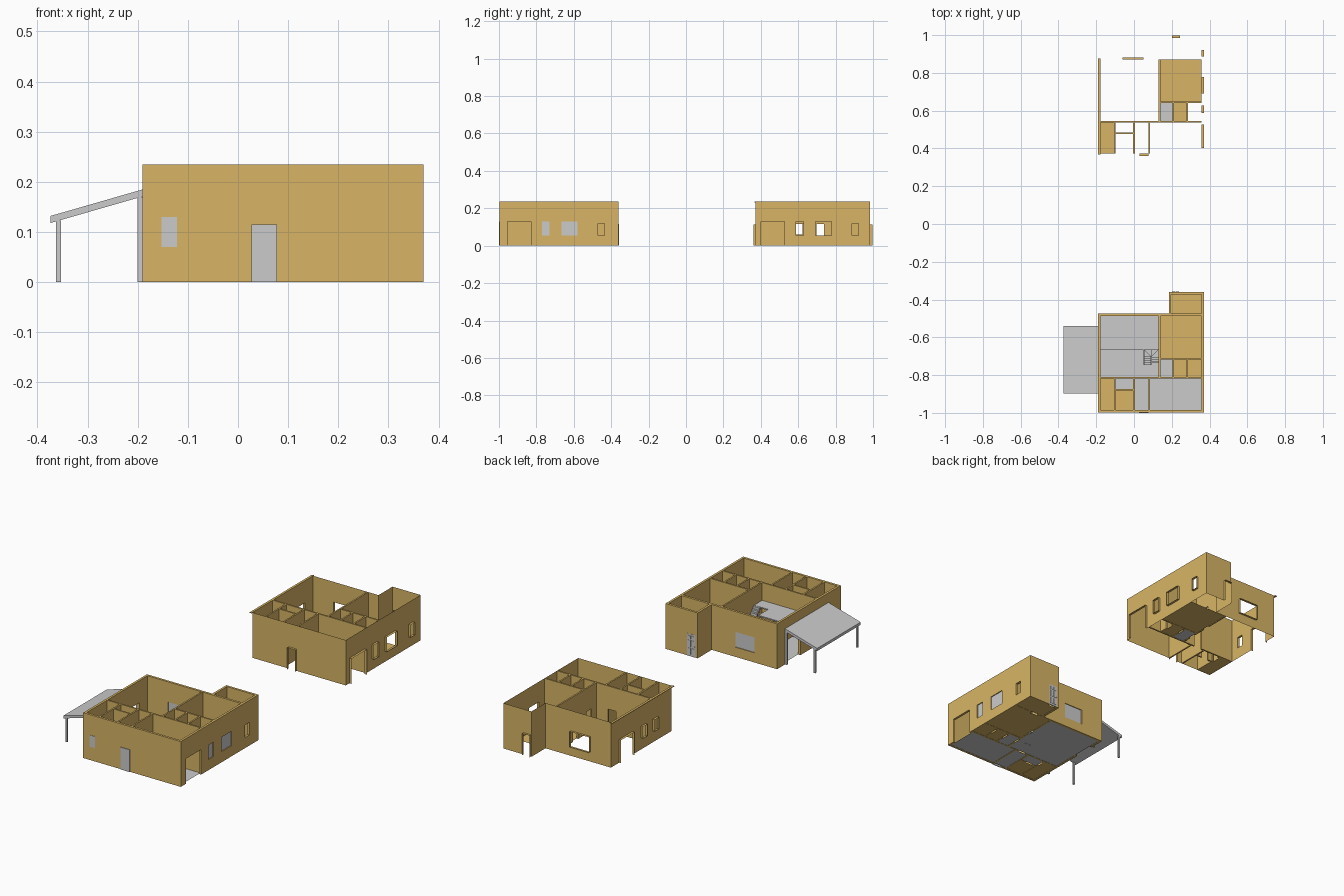
import bpy, bmesh, math
from mathutils import Vector

if "Cube" in bpy.data.objects:
    bpy.data.objects.remove(bpy.data.objects["Cube"])

H = 0.235          # wall height
SHIFT = 1.357      # distance between the full house and the inner shell
tan_mat = bpy.data.materials.new("tan_wall")
tan_mat.diffuse_color = (0.69, 0.46, 0.13, 1)
tan_mat.use_nodes = True
tan_mat.node_tree.nodes["Principled BSDF"].inputs["Base Color"].default_value = tan_mat.diffuse_color


def finish(bm, name, tan=False, dy=0.0):
    me = bpy.data.meshes.new(name)
    bm.to_mesh(me)
    bm.free()
    ob = bpy.data.objects.new(name, me)
    ob.location.y = dy
    bpy.context.collection.objects.link(ob)
    if tan:
        me.materials.append(tan_mat)
    return ob


def add_box(bm, x0, x1, y0, y1, z0, z1):
    vs = bmesh.ops.create_cube(bm, size=1)["verts"]
    for v in vs:
        v.co = Vector((x0 + (v.co.x + .5) * (x1 - x0),
                       y0 + (v.co.y + .5) * (y1 - y0),
                       z0 + (v.co.z + .5) * (z1 - z0)))


def boxes(name, items, tan=False, dy=0.0):
    bm = bmesh.new()
    for b in items:
        add_box(bm, *b)
    return finish(bm, name, tan, dy)


def add_prism(bm, pts, vec):
    lo = [bm.verts.new(p) for p in pts]
    hi = [bm.verts.new(Vector(p) + Vector(vec)) for p in pts]
    n = len(pts)
    bm.faces.new(lo)
    bm.faces.new(hi)
    for i in range(n):
        j = (i + 1) % n
        bm.faces.new((lo[i], lo[j], hi[j], hi[i]))
    bmesh.ops.recalc_face_normals(bm, faces=bm.faces)


def cut(ob, cutter):
    m = ob.modifiers.new("openings", "BOOLEAN")
    m.operation, m.solver, m.object = "DIFFERENCE", "EXACT", cutter
    dg = bpy.context.evaluated_depsgraph_get()
    ob_mesh = bpy.data.meshes.new_from_object(ob.evaluated_get(dg))
    ob.modifiers.clear()
    ob.data = ob_mesh


# Plan outlines of the outer walls
OUTER = [(-.19, -.997), (.37, -.997), (.37, -.36), (.185, -.36), (.185, -.475), (-.19, -.475)]
INNER = [(-.178, -.985), (.358, -.985), (.358, -.372), (.197, -.372), (.197, -.487), (-.178, -.487)]

# Openings: doors and windows in outer walls, doorways in inner ones
OPENINGS = [
    (.34, .39, -.955, -.83, -.02, .13), (.34, .39, -.77, -.73, .055, .13),
    (.34, .39, -.665, -.58, .055, .13), (.34, .39, -.47, -.435, .055, .12),
    (-.21, -.16, -.665, -.555, -.02, .12), (-.21, -.16, -.77, -.735, .06, .12),
    (-.21, -.16, -.865, -.83, .06, .12), (-.06, .05, -.5, -.46, .05, .13),
    (.03, .076, -1.02, -.97, -.02, .113), (.2, .243, -.39, -.34, -.02, .113),
]
DOORWAYS = [
    (.12, .15, -.768, -.728, -.02, .115), (.195, .22, -.768, -.728, -.02, .115),
    (.27, .295, -.768, -.728, -.02, .115), (.02, .065, -.83, -.80, -.02, .115),
    (-.12, -.09, -.865, -.828, -.02, .115), (-.075, -.035, -.89, -.86, -.02, .115),
    (.12, .15, -.66, -.62, -.02, .115), (.22, .262, -.5, -.46, -.02, .115),
]
cutter = boxes("opening_cutter", OPENINGS + DOORWAYS)

# Inner partition walls (x0, x1, y0, y1)
PARTITIONS = [
    ("cross_wall", -.178, .358, -.819, -.811), ("spine_wall", .131, .139, -.811, -.487),
    ("bath_wall", .139, .358, -.717, -.709), ("closet_wall_1", .204, .212, -.811, -.717),
    ("closet_wall_2", .278, .286, -.811, -.717), ("front_room_wall", -.106, -.098, -.985, -.819),
    ("nook_wall", -.098, -.004, -.881, -.873), ("hall_wall_left", -.004, .004, -.985, -.819),
    ("hall_wall_right", .078, .086, -.985, -.819), ("annex_wall", .197, .358, -.487, -.475),
]


def on_outside(f):
    n, c = f.normal, f.calc_center_median()
    if abs(n.z) > .9:
        return c.z > H - .001 or c.z < .001
    for (x0, y0), (x1, y1) in zip(OUTER, OUTER[1:] + OUTER[:1]):
        if abs(x0 - x1) < 1e-6 and abs(n.x) > .9 and abs(c.x - x0) < .002:
            return True
        if abs(y0 - y1) < 1e-6 and abs(n.y) > .9 and abs(c.y - y0) < .002:
            return True
    return False


def build_walls(prefix, dy, shell_only):
    bm = bmesh.new()
    rings = [[bm.verts.new((x, y, z)) for x, y in loop] for loop, z in
             ((OUTER, 0), (OUTER, H), (INNER, H), (INNER, 0))]
    for a, b in zip(rings, rings[1:] + rings[:1]):
        for i in range(6):
            j = (i + 1) % 6
            bm.faces.new((a[i], a[j], b[j], b[i]))
    bmesh.ops.recalc_face_normals(bm, faces=bm.faces)
    ob = finish(bm, prefix + "_outer_walls", True)
    cut(ob, cutter)
    if shell_only:   # keep only the inner skin and the window reveals
        bm = bmesh.new()
        bm.from_mesh(ob.data)
        bm.normal_update()
        bmesh.ops.delete(bm, geom=[f for f in bm.faces if on_outside(f)], context="FACES")
        bm.to_mesh(ob.data)
        bm.free()
    ob.location.y = dy
    for name, x0, x1, y0, y1 in PARTITIONS:
        if shell_only and name == "annex_wall":
            continue
        w = boxes(prefix + "_" + name, [(x0, x1, y0, y1, 0, H)], True)
        cut(w, cutter)
        w.location.y = dy


build_walls("house", 0, False)
build_walls("shell", SHIFT, True)
bpy.data.objects.remove(cutter)


# Room floors
def floors(name, rects, tan, dy=0.0):
    bm = bmesh.new()
    for x0, x1, y0, y1 in rects:
        bm.faces.new([bm.verts.new(p) for p in
                      ((x0, y0, .001), (x1, y0, .001), (x1, y1, .001), (x0, y1, .001))])
    finish(bm, name, tan, dy)


front_room = (-.178, -.106, -.985, -.819)
bedroom = (.139, .358, -.709, -.487)
closet_1, closet_2, closet_3 = [(a, b, -.811, -.717) for a, b in
                                ((.139, .204), (.212, .278), (.286, .358))]
floors("house_tan_floors", [front_room, bedroom, closet_2, closet_3,
                            (-.098, -.004, -.985, -.881), (.197, .358, -.475, -.372)], True)
floors("house_grey_floors", [closet_1, (-.178, .131, -.811, -.487), (-.098, -.004, -.873, -.819),
                             (.004, .078, -.985, -.819), (.086, .358, -.985, -.819)], False)
floors("shell_tan_floors", [front_room, bedroom, closet_2], True, SHIFT)
floors("shell_grey_floor", [closet_1], False, SHIFT)

# Cap left on the shell's left wall
boxes("shell_wall_cap", [(-.19, -.178, -.99, -.48, H - .003, H)], True, SHIFT)

# Window panes
boxes("window_panes", [
    (.361, .365, -.77, -.73, .055, .13), (.361, .365, -.665, -.58, .055, .13),
    (-.06, .05, -.483, -.479, .05, .13), (-.153, -.122, -.999, -.996, .07, .13)])


# Panelled doors with handle; s is the outward y direction
def door(name, x0, x1, y, s):
    w = x1 - x0
    items = [(x0, x1, y - .004, y + .001, 0, .115)]
    for z0, z1 in ((.01, .042), (.05, .083), (.09, .106)):
        for a, b in ((.14, .46), (.54, .86)):
            ya, yb = sorted((y, y + s * .0025))
            items.append((x0 + w * a, x0 + w * b, ya, yb, z0, z1))
    ya, yb = sorted((y, y + s * .003))
    items.append((x0 + .002, x0 + .006, ya, yb, .052, .056))
    boxes(name, items)


door("front_door", .027, .078, -.9965, -1)
door("back_door", .198, .245, -.36, 1)

# Loft with a notch for the stairs
bm = bmesh.new()
add_prism(bm, [(x, y, .137) for x, y in ((-.178, -.811), (.131, -.811), (.131, -.745),
                                         (.05, -.745), (.05, -.665), (-.178, -.665))], (0, 0, .006))
finish(bm, "loft_floor")

# Winding staircase: straight flight, fan of treads, straight flight
bm = bmesh.new()
cx, cy, r, rise, n = .091, -.703, .038, .0118, 0
for i in range(4):
    y0 = -.745 + i * .0105
    add_box(bm, cx - r, cx - .002, y0, y0 + .0105, rise * n, rise * (n + 1))
    n += 1


def rim(a):
    k = r / max(abs(math.cos(a)), abs(math.sin(a)))
    return cx + k * math.cos(a), cy + k * math.sin(a)


for i in range(4):
    a0, a1 = math.pi * (1 - i / 4), math.pi * (1 - (i + 1) / 4)
    pts = [(cx, cy), rim(a0), rim(a1)]
    add_prism(bm, [(x, y, rise * n) for x, y in pts], (0, 0, rise))
    n += 1
for i in range(4):
    y1 = cy - i * .0105
    add_box(bm, cx + .002, cx + r, y1 - .0105, y1, rise * n, rise * (n + 1))
    n += 1
finish(bm, "winding_stairs")

# Porch: sloped roof and four square posts
bm = bmesh.new()
add_prism(bm, [(x, -.897, z) for x, z in ((-.374, .118), (-.19, .171), (-.19, .185), (-.374, .132))],
          (0, .357, 0))
finish(bm, "porch_roof")
for end, y in (("front", -.897), ("back", -.55)):
    boxes("porch_post_" + end, [(-.363, -.353, y, y + .01, 0, .123)])
    boxes("porch_wall_post_" + end, [(-.2, -.19, y, y + .01, 0, .17)])
